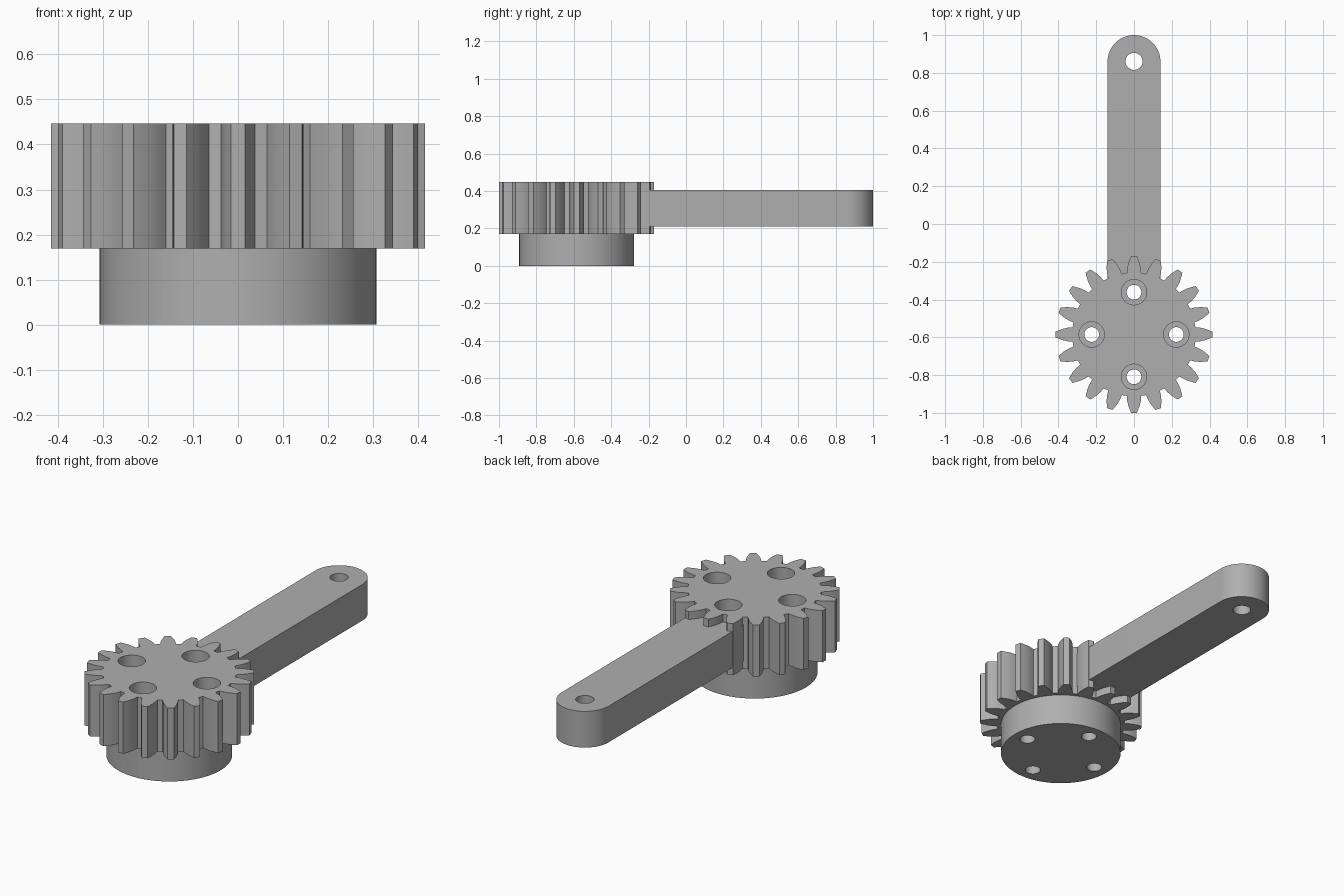
import bpy, bmesh
from math import sin, cos, pi, radians

if "Cube" in bpy.data.objects:
    bpy.data.objects.remove(bpy.data.objects["Cube"])

GEAR_Y = -0.585
TEETH = 20


def prism(name, pts, z0, z1):
    """Extrude a closed counter-clockwise XY outline from z0 to z1."""
    bm = bmesh.new()
    face = bm.faces.new([bm.verts.new((x, y, z0)) for x, y in pts])
    up = bmesh.ops.extrude_face_region(bm, geom=[face])
    verts = [g for g in up["geom"] if isinstance(g, bmesh.types.BMVert)]
    bmesh.ops.translate(bm, verts=verts, vec=(0, 0, z1 - z0))
    bmesh.ops.recalc_face_normals(bm, faces=bm.faces)
    mesh = bpy.data.meshes.new(name)
    bm.to_mesh(mesh)
    bm.free()
    obj = bpy.data.objects.new(name, mesh)
    bpy.context.collection.objects.link(obj)
    return obj


def arc(x, y, r, a0, a1, n):
    return [(x + r * cos(a0 + (a1 - a0) * i / n),
             y + r * sin(a0 + (a1 - a0) * i / n)) for i in range(n + 1)]


def cylinder(name, x, y, r, z0, z1, n=48):
    return prism(name, arc(x, y, r, 0, 2 * pi, n)[:-1], z0, z1)


def boolean(target, tool, operation):
    mod = target.modifiers.new(operation.title(), 'BOOLEAN')
    mod.object, mod.operation, mod.solver = tool, operation, 'EXACT'
    bpy.context.view_layer.objects.active = target
    bpy.ops.object.modifier_apply(modifier=mod.name)
    bpy.data.objects.remove(tool)


# Gear outline: one tooth flank (radius, half width), mirrored and repeated
flank = [(0.325, 0.038), (0.350, 0.036), (0.377, 0.030),
         (0.398, 0.022), (0.4147, 0.015)]
tooth = [(r, -w) for r, w in flank] + [(r, w) for r, w in reversed(flank)]
outline = []
for i in range(TEETH):
    a = 2 * pi * i / TEETH
    outline += [(u * cos(a) - v * sin(a), GEAR_Y + u * sin(a) + v * cos(a))
                for u, v in tooth]
lever = prism("geared_lever", outline, 0.169, 0.447)

# Arm with rounded end
arm_pts = [(-0.14, -0.38), (0.14, -0.38)] + arc(0, 0.86, 0.14, 0, pi, 40)
boolean(lever, prism("arm", arm_pts, 0.21, 0.405), 'UNION')

# Round hub below the gear
boolean(lever, cylinder("hub", 0, GEAR_Y, 0.307, 0, 0.19, 96), 'UNION')

# Four counterbored screw holes
for i in range(4):
    x = 0.224 * cos(i * pi / 2)
    y = GEAR_Y + 0.224 * sin(i * pi / 2)
    boolean(lever, cylinder("screw_hole", x, y, 0.039, -0.1, 0.6), 'DIFFERENCE')
    boolean(lever, cylinder("counterbore", x, y, 0.067, 0.169, 0.6), 'DIFFERENCE')

# Pivot hole in the arm end
boolean(lever, cylinder("pivot_hole", 0, 0.861, 0.045, 0, 0.6), 'DIFFERENCE')

# Dark grey finish
grey = bpy.data.materials.new("dark_grey")
grey.diffuse_color = (0.43, 0.43, 0.43, 1)
grey.use_nodes = True
grey.node_tree.nodes["Principled BSDF"].inputs["Base Color"].default_value = grey.diffuse_color
lever.data.materials.clear()
lever.data.materials.append(grey)

# Smooth round walls, keep edges sharp
bpy.ops.object.select_all(action='DESELECT')
lever.select_set(True)
bpy.context.view_layer.objects.active = lever
bpy.ops.object.shade_smooth_by_angle(angle=radians(20))
